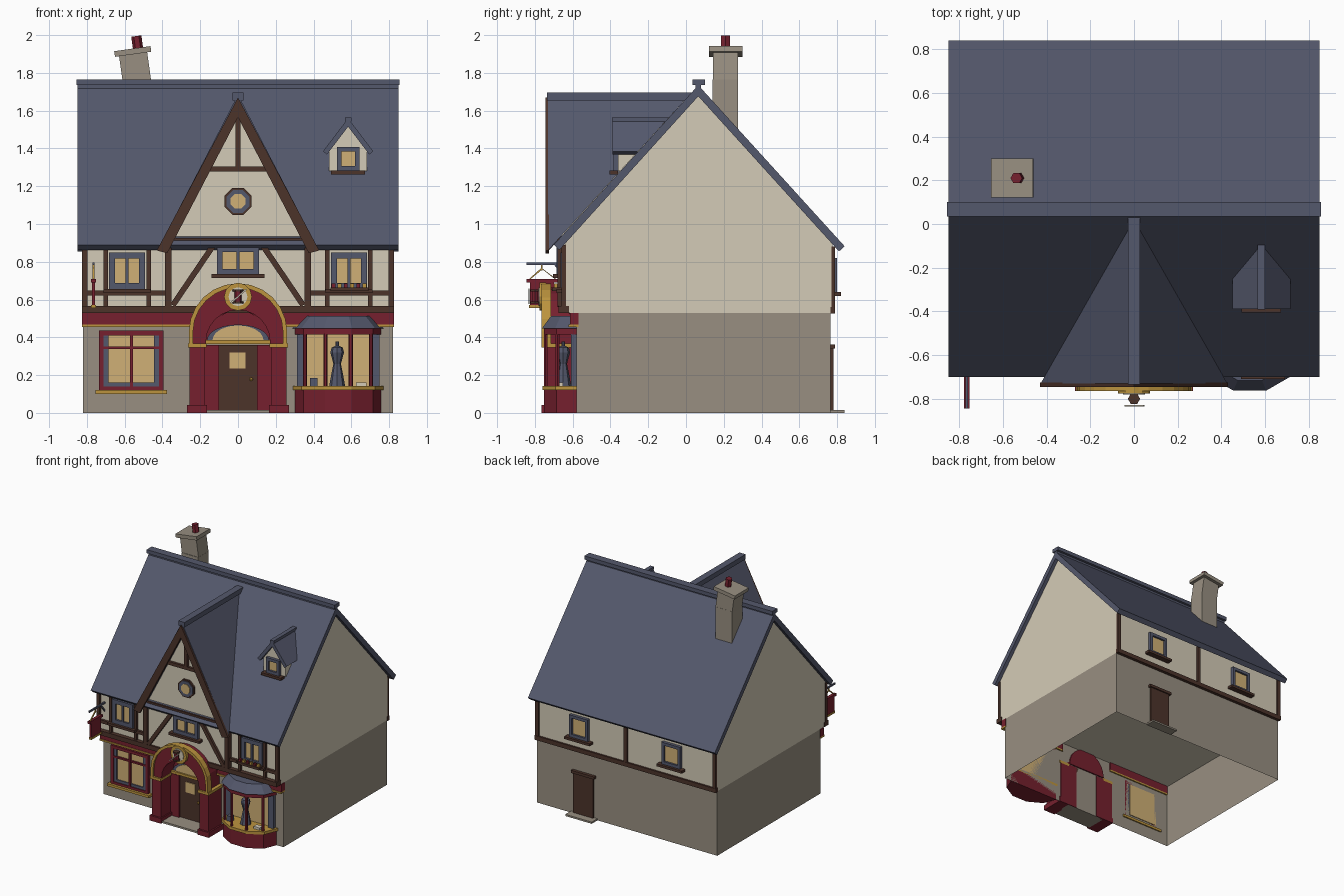
import bpy, bmesh, math
from mathutils import Matrix, Vector

if "Cube" in bpy.data.objects:
    bpy.data.objects.remove(bpy.data.objects["Cube"])


def material(name, rgb):
    m = bpy.data.materials.new(name)
    m.diffuse_color = [((c / 255 + 0.055) / 1.055) ** 2.4 for c in rgb] + [1]
    m.use_nodes = True
    m.node_tree.nodes["Principled BSDF"].inputs["Base Color"].default_value = m.diffuse_color
    return m


STONE = material("stone", (152, 143, 129))
CREAM = material("cream plaster", (212, 203, 183))
SLATE = material("slate", (84, 88, 108))
TIMBER = material("dark timber", (76, 51, 42))
RED = material("deep red", (118, 32, 46))
GOLD = material("gold", (188, 148, 62))
GLASS = material("lit glass", (208, 176, 118))


def finish(name, mat, bm):
    bmesh.ops.recalc_face_normals(bm, faces=bm.faces)
    me = bpy.data.meshes.new(name)
    bm.to_mesh(me)
    bm.free()
    me.materials.append(mat)
    ob = bpy.data.objects.new(name, me)
    bpy.context.collection.objects.link(ob)
    return ob


def loft(name, mat, a, b):
    """Solid between two matching 3D outlines."""
    bm = bmesh.new()
    va, vb = [bm.verts.new(p) for p in a], [bm.verts.new(p) for p in b]
    bm.faces.new(va)
    bm.faces.new(vb[::-1])
    for i in range(len(a)):
        j = (i + 1) % len(a)
        bm.faces.new((va[i], vb[i], vb[j], va[j]))
    return finish(name, mat, bm)


def prism(name, mat, pts, y0, y1):
    """Extrude an (x, z) outline along y; y1 may depend on z."""
    back = y1 if callable(y1) else lambda z: y1
    return loft(name, mat, [(x, y0, z) for x, z in pts], [(x, back(z), z) for x, z in pts])


def box(name, mat, x0, x1, y0, y1, z0, z1):
    return prism(name, mat, [(x0, z0), (x1, z0), (x1, z1), (x0, z1)], y0, y1)


def bar(name, mat, a, b, w, y0, y1):
    a, b = Vector(a), Vector(b)
    d = (b - a).normalized() * w / 2
    n = Vector((-d.y, d.x))
    return prism(name, mat, [a + n, b + n, b - n, a - n], y0, y1)


def arc(cx, cz, rx, rz, n=12, a0=0.0, a1=math.pi):
    return [(cx + rx * math.cos(a0 + (a1 - a0) * i / n), cz + rz * math.sin(a0 + (a1 - a0) * i / n)) for i in range(n + 1)]


def lathe(name, mat, x, y, profile, n=8):
    bm = bmesh.new()
    rings = [[bm.verts.new((x + r * math.cos(math.tau * i / n), y + r * math.sin(math.tau * i / n), z))
              for i in range(n)] for r, z in profile]
    for a, b in zip(rings, rings[1:]):
        for i in range(n):
            bm.faces.new((a[i], a[(i + 1) % n], b[(i + 1) % n], b[i]))
    bm.faces.new(rings[0])
    bm.faces.new(rings[-1])
    return finish(name, mat, bm)


def window(name, x0, x1, z0, z1, y, border, mat=SLATE, d=-1, mullion=False, sill=True):
    """Frame bars around a glass plate; d is the facing direction along y."""
    f = y + d * 0.025
    box(name + "_glass", GLASS, x0 + border, x1 - border, y, y + d * 0.009, z0 + border, z1 - border)
    box(name + "_frame_left", mat, x0, x0 + border, y, f, z0, z1)
    box(name + "_frame_right", mat, x1 - border, x1, y, f, z0, z1)
    box(name + "_frame_top", mat, x0 + border, x1 - border, y, f, z1 - border, z1)
    box(name + "_frame_bottom", mat, x0 + border, x1 - border, y, f, z0, z0 + border)
    if mullion:
        c = (x0 + x1) / 2
        box(name + "_mullion", mat, c - 0.007, c + 0.007, y, f, z0 + border, z1 - border)
    if sill:
        box(name + "_sill", TIMBER, x0 - 0.03, x1 + 0.03, y, y + d * 0.045, z0 - 0.02, z0)


def roof_y(z):
    return 0.065 - (1.735 - z) / 1.1


# Main walls: stone ground floor (open underneath) and overhanging plaster storey
ground = box("ground_floor", STONE, -0.82, 0.82, -0.58, 0.765, 0, 0.53)
bm = bmesh.new()
bm.from_mesh(ground.data)
bmesh.ops.delete(bm, geom=[f for f in bm.faces if abs(f.normal.z) > 0.9], context='FACES')
bm.to_mesh(ground.data)
bm.free()
prof = [(-0.64, 0.53), (0.775, 0.53), (0.775, 0.895), (0.065, 1.68), (-0.64, 0.9)]
loft("upper_floor", CREAM, [(-0.82, y, z) for y, z in prof], [(0.82, y, z) for y, z in prof])

# Main roof and ridge
prof = [(-0.70, 0.89), (0.065, 1.735), (0.84, 0.882), (0.81, 0.855), (0.065, 1.676), (-0.67, 0.863)]
loft("main_roof", SLATE, [(-0.85, y, z) for y, z in prof], [(0.85, y, z) for y, z in prof])
box("ridge_base", SLATE, -0.85, 0.85, 0.05, 0.08, 1.71, 1.735)
box("ridge_cap", SLATE, -0.855, 0.855, 0.035, 0.10, 1.735, 1.765)

# Front gable
prism("gable_wall", CREAM, [(-0.37, 0.54), (0.37, 0.54), (0.37, 0.90), (0, 1.62), (-0.37, 0.90)], -0.66,
      lambda z: max(-0.63, roof_y(z) - 0.01))
prism("gable_roof", SLATE, [(-0.425, 0.865), (0, 1.685), (0.425, 0.865), (0.39, 0.855), (0, 1.61), (-0.39, 0.855)], -0.73, roof_y)
prism("gable_bargeboard", TIMBER, [(-0.43, 0.86), (0, 1.67), (0.43, 0.86), (0.375, 0.845), (0, 1.565), (-0.375, 0.845)], -0.745, -0.725)
box("gable_ridge", SLATE, -0.028, 0.028, -0.735, 0.03, 1.655, 1.695)
box("gable_king_post", TIMBER, -0.014, 0.014, -0.68, -0.65, 1.30, 1.60)
box("gable_collar", TIMBER, -0.165, 0.165, -0.68, -0.65, 1.278, 1.305)
box("gable_tie_beam", TIMBER, -0.36, 0.36, -0.68, -0.65, 0.897, 0.927)
for nm, mat, r, y in (("rim", TIMBER, 0.077, -0.675), ("frame", SLATE, 0.066, -0.68), ("glass", GLASS, 0.042, -0.684)):
    prism("round_window_" + nm, mat, arc(0, 1.12, r, r, 8, math.pi / 8, math.pi / 8 + math.tau)[:-1], y, -0.655)

# Front timber framing and upper windows
box("jetty_beam", TIMBER, -0.825, 0.825, -0.675, -0.62, 0.53, 0.567)
window("centre_window", -0.11, 0.11, 0.735, 0.88, -0.66, 0.028, mullion=True)
for s, side in ((-1, "left"), (1, "right")):
    for x, w in ((0.812, 0.014), (0.70, 0.011), (0.472, 0.012), (0.37, 0.017)):
        box(side + "_stud", TIMBER, s * (x - w), s * (x + w), -0.68 if x < 0.4 else -0.66, -0.635, 0.565, 0.89)
    box(side + "_rail", TIMBER, s * 0.37, s * 0.82, -0.66, -0.635, 0.622, 0.648)
    bar(side + "_brace", TIMBER, (s * 0.345, 0.57), (s * 0.135, 0.88), 0.03, -0.68, -0.65)
    c = s * 0.588
    window(side + "_upper_window", c - 0.095, c + 0.095, 0.655, 0.85, -0.64, 0.032, mullion=True)
    box(side + "_fascia", RED, s * 0.24, s * 0.825, -0.615, -0.57, 0.467, 0.53)
    box(side + "_fascia_trim", GOLD, s * 0.24, s * 0.825, -0.622, -0.57, 0.454, 0.467)
box("flower_box", TIMBER, 0.49, 0.69, -0.71, -0.66, 0.645, 0.665)
for i in range(6):
    x = 0.505 + i * 0.033
    box("flower", (RED, GOLD)[i % 2], x - 0.01, x + 0.01, -0.70, -0.68, 0.66, 0.685)

# Dormer
D = 0.583
prism("dormer_wall", CREAM, [(D - 0.1, 1.28), (D + 0.1, 1.28), (D + 0.1, 1.40), (D, 1.535), (D - 0.1, 1.40)], -0.36, roof_y)
prism("dormer_roof", SLATE, [(D - 0.133, 1.385), (D, 1.56), (D + 0.133, 1.385), (D + 0.112, 1.368), (D, 1.515), (D - 0.112, 1.368)], -0.39, roof_y)
box("dormer_ridge", SLATE, D - 0.017, D + 0.017, -0.392, -0.095, 1.543, 1.565)
window("dormer_window", D - 0.06, D + 0.06, 1.283, 1.408, -0.36, 0.024)

# Crooked chimney
box("chimney_base", STONE, -0.61, -0.46, 0.14, 0.275, 1.46, 1.765)
tilt = Matrix.Translation((-0.535, 0.21, 1.755)) @ Matrix.Rotation(math.radians(-8), 4, 'Y')
for ob in (box("chimney_stack", STONE, -0.075, 0.075, -0.066, 0.064, -0.005, 0.15),
           box("chimney_cap", STONE, -0.097, 0.097, -0.088, 0.09, 0.145, 0.175),
           lathe("chimney_pot", RED, 0.03, 0, [(0.027, 0.17), (0.027, 0.238)], 6)):
    ob.data.transform(tilt)

# Left shop window
box("shop_window_glass", GLASS, -0.69, -0.44, -0.589, -0.575, 0.14, 0.41)
window("shop_window", -0.735, -0.395, 0.115, 0.435, -0.58, 0.024, RED, sill=False)
for x0, x1, z0, z1 in ((-0.711, -0.685, 0.139, 0.411), (-0.445, -0.419, 0.139, 0.411), (-0.685, -0.445, 0.139, 0.16)):
    box("shop_window_inner_frame", SLATE, x0, x1, -0.598, -0.58, z0, z1)
box("shop_window_post", RED, -0.573, -0.557, -0.605, -0.58, 0.139, 0.411)
box("shop_window_rail", RED, -0.711, -0.419, -0.604, -0.58, 0.338, 0.352)
box("shop_window_sill", GOLD, -0.755, -0.375, -0.625, -0.57, 0.10, 0.12)

# Entrance porch, arch and door
box("door_step", STONE, -0.18, 0.18, -0.75, -0.58, 0, 0.015)
box("door", TIMBER, -0.10, 0.10, -0.61, -0.58, 0.015, 0.36)
box("door_glass", GLASS, -0.045, 0.04, -0.616, -0.61, 0.235, 0.32)
lathe("door_knob", GOLD, 0.07, -0.617, [(0.004, 0.168), (0.01, 0.178), (0.004, 0.188)], 6)
for s, side in ((-1, "left"), (1, "right")):
    box(side + "_porch_pillar", RED, s * 0.175, s * 0.258, -0.75, -0.575, 0, 0.345)
    box(side + "_porch_plinth", RED, s * 0.165, s * 0.27, -0.765, -0.575, 0, 0.042)
    box(side + "_porch_capital", GOLD, s * 0.168, s * 0.266, -0.765, -0.575, 0.345, 0.367)
    box(side + "_door_surround", RED, s * 0.10, s * 0.175, -0.625, -0.575, 0, 0.36)
inner = [(0.17, 0.367)] + arc(0, 0.375, 0.17, 0.17) + [(-0.17, 0.367)]
rim = [(0.238, 0.367)] + arc(0, 0.43, 0.238, 0.233) + [(-0.238, 0.367)]
outer = [(0.26, 0.367)] + arc(0, 0.43, 0.26, 0.256) + [(-0.26, 0.367)]
prism("porch_arch", RED, rim + inner[::-1], -0.75, lambda z: -0.64 if z > 0.53 else -0.58)
prism("porch_arch_trim", GOLD, outer + rim[::-1], -0.765, -0.715)
prism("tympanum", RED, inner, -0.60, -0.57)
prism("fanlight_frame", SLATE, arc(0, 0.383, 0.165, 0.085), -0.61, -0.59)
prism("fanlight_glass", GLASS, arc(0, 0.385, 0.135, 0.078), -0.617, -0.60)
box("fanlight_bar", GOLD, -0.17, 0.17, -0.63, -0.59, 0.365, 0.385)

# Medallion with thread spool and needle
prism("medallion", GOLD, arc(0, 0.615, 0.074, 0.074, 12, 0, math.tau)[:-1], -0.775, -0.74)
prism("medallion_face", CREAM, arc(0, 0.615, 0.05, 0.05, 12, 0, math.tau)[:-1], -0.78, -0.77)
lathe("spool_thread", RED, 0, -0.80, [(0.019, 0.588), (0.019, 0.642)], 6)
for z in (0.578, 0.642):
    lathe("spool_flange", TIMBER, 0, -0.80, [(0.028, z), (0.028, z + 0.011)], 6)
bar("needle", CREAM, (-0.04, 0.58), (0.045, 0.655), 0.008, -0.835, -0.828)

# Bay window on half a ten-sided plan
def bay(k):
    return [(0.53 + 0.24 * k * math.cos(math.pi * i / 5), -0.58 - 0.19 * k * math.sin(math.pi * i / 5)) for i in range(6)]


def bay_slab(name, mat, k0, k1, z0, z1):
    return loft(name, mat, [(x, y, z0) for x, y in bay(k0)], [(x, y, z1) for x, y in bay(k1)])


bay_slab("bay_base", RED, 0.95, 0.95, 0, 0.12)
bay_slab("bay_sill", GOLD, 1.0, 1.0, 0.12, 0.143)
bay_slab("bay_header", RED, 0.95, 0.95, 0.415, 0.447)
bay_slab("bay_roof", SLATE, 1.01, 0.75, 0.447, 0.512)
for x, y in bay(0.9)[1:5]:
    lathe("bay_post", RED, x, y, [(0.011, 0.14), (0.011, 0.42)], 6)
box("bay_backing_glass", GLASS, 0.36, 0.70, -0.589, -0.58, 0.14, 0.418)
for x0, x1 in ((0.312, 0.362), (0.698, 0.748)):
    box("bay_side_frame", SLATE, x0, x1, -0.61, -0.58, 0.14, 0.418)
lathe("dress_form", SLATE, 0.525, -0.65, [(0.042, 0.143), (0.03, 0.21), (0.02, 0.26), (0.036, 0.32), (0.03, 0.345),
                                          (0.01, 0.355), (0.01, 0.378)])
box("display_box", SLATE, 0.38, 0.42, -0.69, -0.65, 0.143, 0.185)
box("display_cloth", CREAM, 0.625, 0.68, -0.69, -0.65, 0.143, 0.162)

# Hanging sign
X = -0.765
box("sign_bracket", SLATE, X - 0.006, X + 0.006, -0.845, -0.64, 0.783, 0.796)
loft("sign_bracket_brace", SLATE, [(X - 0.005, y, z) for y, z in ((-0.70, 0.785), (-0.685, 0.785), (-0.64, 0.73), (-0.64, 0.715))],
     [(X + 0.005, y, z) for y, z in ((-0.70, 0.785), (-0.685, 0.785), (-0.64, 0.73), (-0.64, 0.715))])
box("sign_board", RED, X - 0.009, X + 0.009, -0.825, -0.70, 0.57, 0.695)
box("sign_top", RED, X - 0.012, X + 0.012, -0.845, -0.68, 0.69, 0.71)
box("sign_base", GOLD, X - 0.012, X + 0.012, -0.83, -0.695, 0.556, 0.572)
for y in (-0.835, -0.69):
    pts = [(y, 0.705), (y + 0.008, 0.705), (-0.76, 0.76), (-0.765, 0.768)]
    loft("sign_hanger", GOLD, [(X - 0.004, a, b) for a, b in pts], [(X + 0.004, a, b) for a, b in pts])
box("sign_link", GOLD, X - 0.004, X + 0.004, -0.767, -0.759, 0.755, 0.785)

# Back wall: timbers, windows and door
box("back_beam", TIMBER, -0.825, 0.825, 0.765, 0.79, 0.525, 0.56)
for x in (-0.807, 0, 0.807):
    box("back_post", TIMBER, x - 0.015, x + 0.015, 0.77, 0.788, 0.56, 0.88)
for x in (-0.42, 0.42):
    window("back_window", x - 0.085, x + 0.085, 0.64, 0.82, 0.775, 0.024, d=1)
box("back_door", TIMBER, 0.30, 0.48, 0.76, 0.78, 0.01, 0.345)
box("back_door_lintel", TIMBER, 0.285, 0.495, 0.76, 0.79, 0.34, 0.362)
box("back_step", STONE, 0.27, 0.51, 0.76, 0.84, 0, 0.014)
